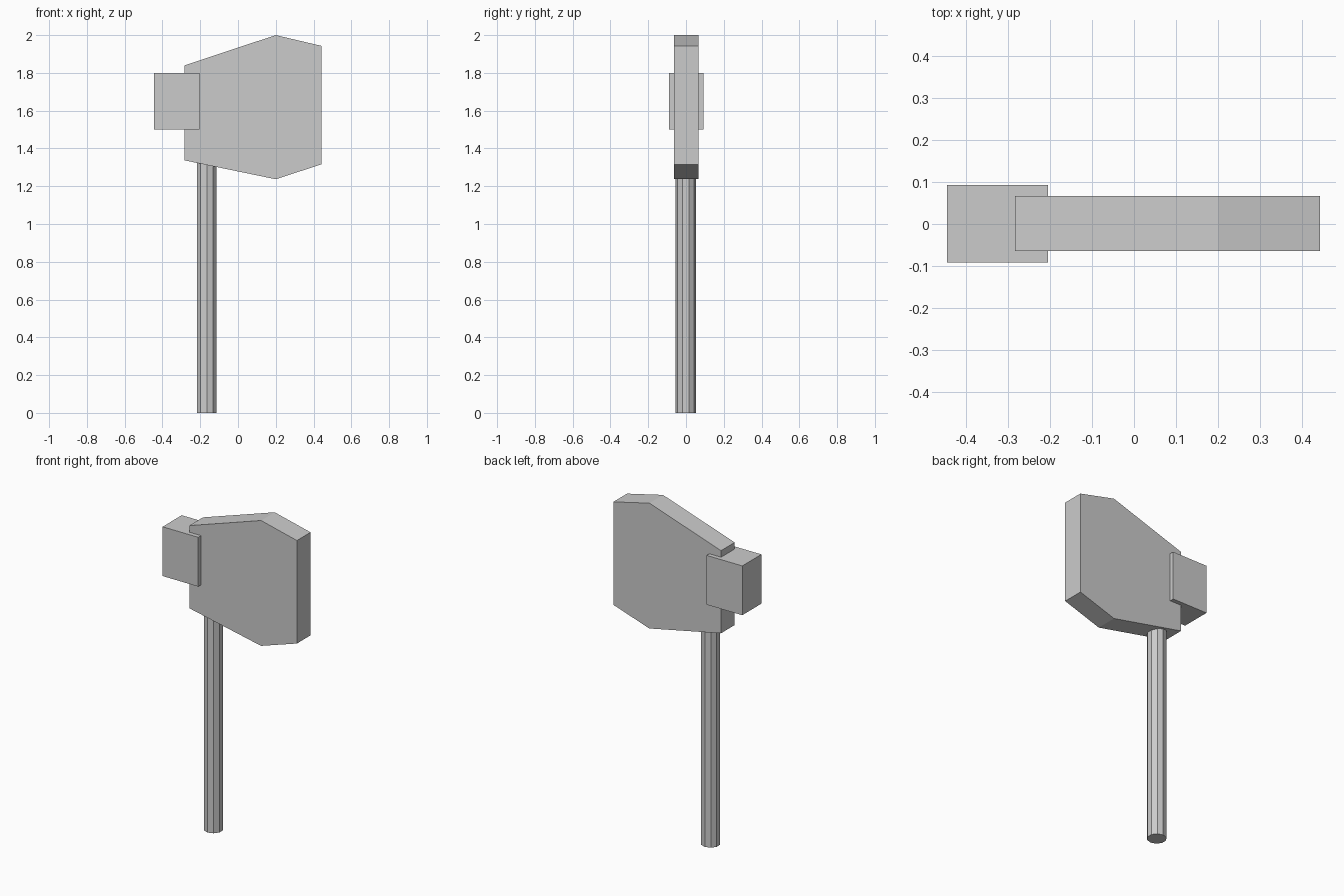
import bpy, bmesh, math
from mathutils import Matrix

if "Cube" in bpy.data.objects:
    bpy.data.objects.remove(bpy.data.objects["Cube"])


def add_object(name, bm):
    bmesh.ops.recalc_face_normals(bm, faces=bm.faces)
    mesh = bpy.data.meshes.new(name)
    bm.to_mesh(mesh)
    bm.free()
    obj = bpy.data.objects.new(name, mesh)
    bpy.context.collection.objects.link(obj)
    return obj


def extruded_profile(name, points, y0, y1):
    """Extrude an x-z outline from y0 to y1."""
    bm = bmesh.new()
    face = bm.faces.new([bm.verts.new((x, y0, z)) for x, z in points])
    ext = bmesh.ops.extrude_face_region(bm, geom=[face])
    moved = [v for v in ext["geom"] if isinstance(v, bmesh.types.BMVert)]
    bmesh.ops.translate(bm, verts=moved, vec=(0, y1 - y0, 0))
    return add_object(name, bm)


def prism(name, sides, radius, x, y, z0, z1, turn=0.0):
    """Upright faceted rod."""
    bm = bmesh.new()
    place = Matrix.Translation((x, y, (z0 + z1) / 2)) @ Matrix.Rotation(turn, 4, 'Z')
    bmesh.ops.create_cone(bm, cap_ends=True, segments=sides, radius1=radius,
                          radius2=radius, depth=z1 - z0, matrix=place)
    return add_object(name, bm)


# Flat six-sided blade
extruded_profile("blade", [(-0.283, 1.84), (0.20, 2.0), (0.442, 1.943),
                           (0.442, 1.316), (0.20, 1.237), (-0.283, 1.337)],
                 -0.064, 0.067)

# Square hammer block behind the blade
extruded_profile("back_block", [(-0.444, 1.5), (-0.204, 1.5),
                                (-0.204, 1.8), (-0.444, 1.8)], -0.091, 0.093)

# Faceted handle
prism("handle", 10, 0.055, -0.165, -0.001, 0.0, 1.35)
